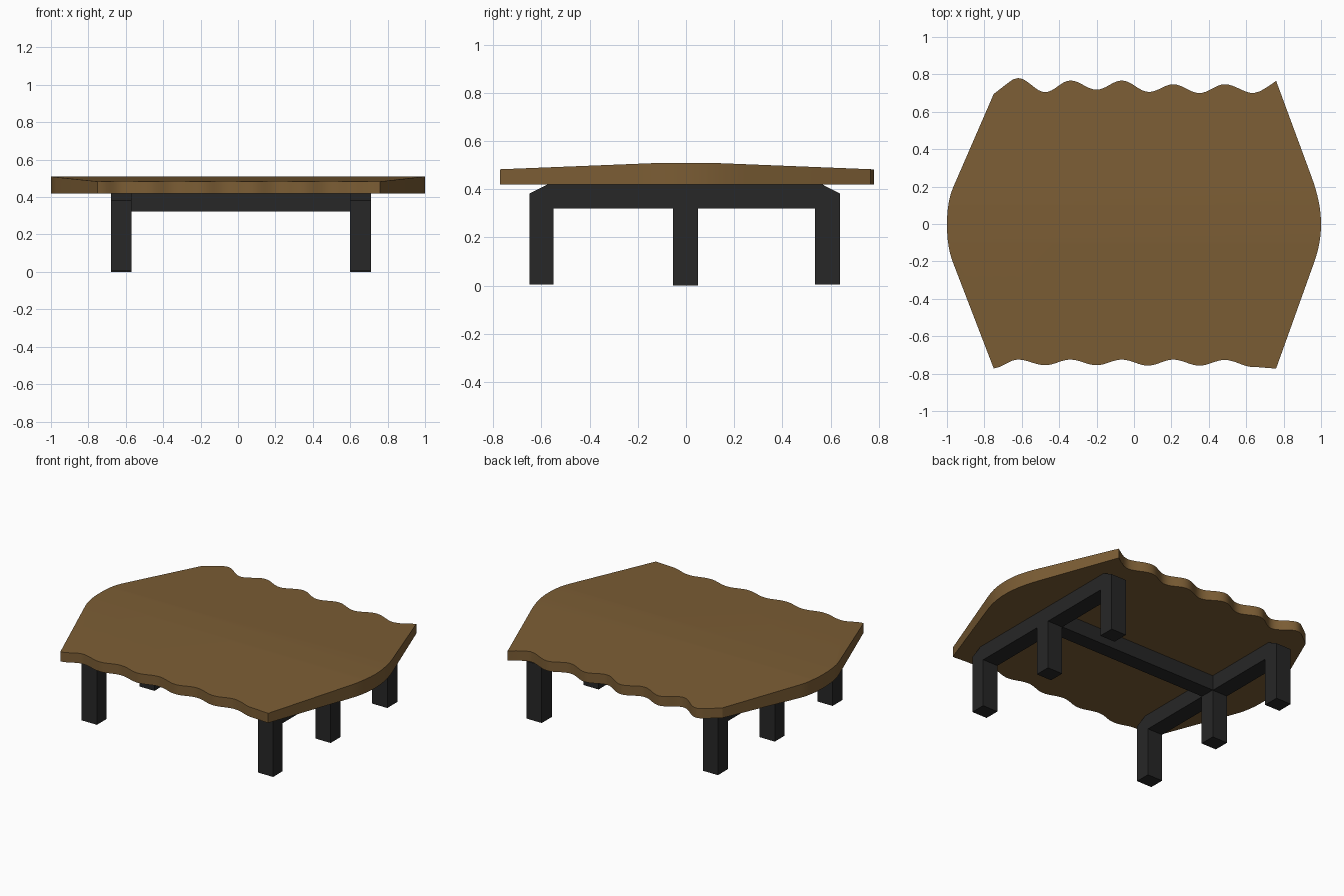
import bpy, bmesh, math
from mathutils import Vector

if "Cube" in bpy.data.objects:
    bpy.data.objects.remove(bpy.data.objects["Cube"])


def material(name, rgb):
    m = bpy.data.materials.new(name)
    m.diffuse_color = (*rgb, 1)
    m.use_nodes = True
    m.node_tree.nodes["Principled BSDF"].inputs["Base Color"].default_value = m.diffuse_color
    return m


wood = material("wood", (0.2, 0.11, 0.035))
black = material("black_metal", (0.02, 0.02, 0.02))


def finish(bm, name, mat):
    bmesh.ops.recalc_face_normals(bm, faces=bm.faces)
    mesh = bpy.data.meshes.new(name)
    bm.to_mesh(mesh)
    bm.free()
    ob = bpy.data.objects.new(name, mesh)
    bpy.context.collection.objects.link(ob)
    mesh.materials.append(mat)
    return ob


def prism(points, direction):
    """Extrude a closed outline of 3D points along a direction."""
    bm = bmesh.new()
    face = bm.faces.new([bm.verts.new(p) for p in points])
    ext = bmesh.ops.extrude_face_region(bm, geom=[face])
    verts = [g for g in ext["geom"] if isinstance(g, bmesh.types.BMVert)]
    bmesh.ops.translate(bm, verts=verts, vec=direction)
    return bm


def wave(keys, steps=8):
    """Cosine curve running through crests and troughs."""
    out = []
    for (x0, y0), (x1, y1) in zip(keys, keys[1:]):
        for i in range(steps):
            t = i / steps
            s = (1 - math.cos(math.pi * t)) / 2
            out.append((x0 + (x1 - x0) * t, y0 + (y1 - y0) * s))
    return out + [keys[-1]]


def bend(a, b, c, steps=8):
    """Quadratic curve from a to c, pulled towards b."""
    a, b, c = Vector(a), Vector(b), Vector(c)
    ts = [i / steps for i in range(steps + 1)]
    return [tuple(a * (1 - t) ** 2 + b * 2 * t * (1 - t) + c * t * t) for t in ts]


# Tabletop outline: wavy long edges, angled ends with a rounded middle
front = [(-0.75, -0.772)] + wave([
    (-0.75, -0.77), (-0.62, -0.725), (-0.475, -0.755), (-0.34, -0.725),
    (-0.2, -0.755), (-0.065, -0.725), (0.075, -0.757), (0.21, -0.725),
    (0.35, -0.757), (0.485, -0.727), (0.64, -0.765), (0.76, -0.772)])[1:]
back = wave([
    (-0.62, 0.78), (-0.475, 0.705), (-0.34, 0.767), (-0.2, 0.718),
    (-0.065, 0.767), (0.08, 0.706), (0.21, 0.747), (0.35, 0.7),
    (0.485, 0.747), (0.64, 0.7)])
back = [(-0.75, 0.695), (-0.67, 0.757), (-0.645, 0.774)] + back
back += [(0.675, 0.71), (0.72, 0.737), (0.76, 0.765)]
right_end = bend((0.965, -0.2), (1, -0.1), (1, 0))[:-1] + bend((1, 0), (1, 0.115), (0.95, 0.25))
left_end = bend((-0.965, 0.2), (-1, 0.12), (-1, 0))[:-1] + bend((-1, 0), (-1, -0.12), (-0.97, -0.2))
outline = front + right_end + back[::-1] + left_end

bm = prism([(x, y, 0.42) for x, y in outline], (0, 0, 0.09))
for y in (-0.1, 0.1):
    bmesh.ops.bisect_plane(bm, geom=bm.verts[:] + bm.edges[:] + bm.faces[:],
                           plane_co=(0, y, 0), plane_no=(0, 1, 0))
# Slope the upper surface gently down to both long edges
for v in bm.verts:
    if v.co.z > 0.45:
        v.co.z -= max(0, abs(v.co.y) - 0.1) * 0.04
top = finish(bm, "tabletop", wood)
bpy.context.view_layer.objects.active = top
top.select_set(True)
bpy.ops.object.shade_smooth_by_angle(angle=math.radians(25))

# End frames: three legs joined by a rail with chamfered corners
frame = [(-0.65, 0.005), (-0.55, 0.005), (-0.55, 0.32), (-0.053, 0.32),
         (-0.053, 0), (0.05, 0), (0.05, 0.32), (0.535, 0.32), (0.535, 0.005),
         (0.64, 0.005), (0.64, 0.382), (0.56, 0.423), (-0.57, 0.423), (-0.65, 0.382)]
for name, x in (("left_leg_frame", -0.68), ("right_leg_frame", 0.6)):
    finish(prism([(x, y, z) for y, z in frame], (0.11, 0, 0)), name, black)

# Stretcher between the two frames
beam = [(-0.6, -0.05, 0.322), (-0.6, 0.05, 0.322), (-0.6, 0.05, 0.423), (-0.6, -0.05, 0.423)]
finish(prism(beam, (1.22, 0, 0)), "stretcher", black)
